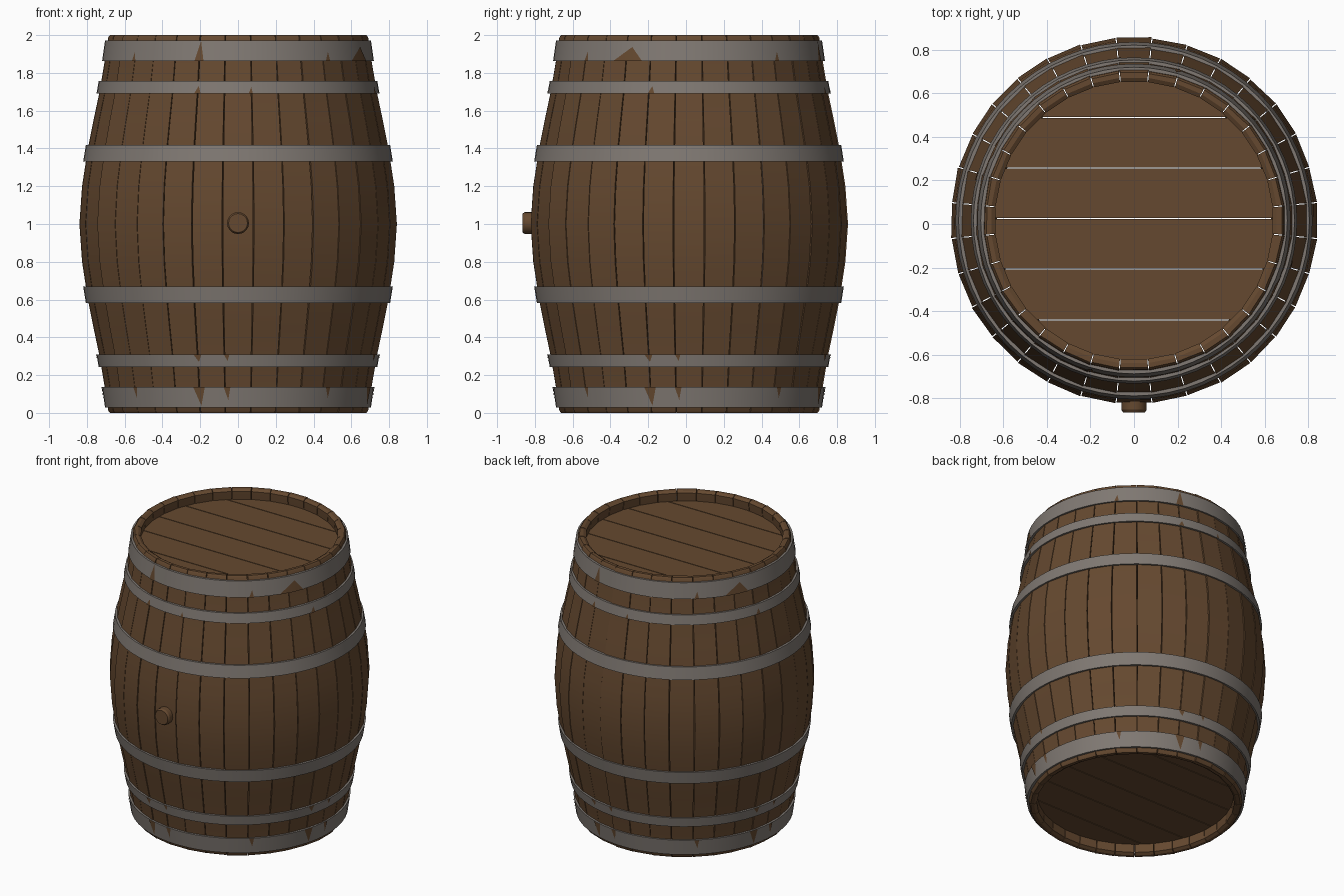
import bpy, bmesh, math, random
from math import sin, cos, pi, sqrt

random.seed(4)
if "Cube" in bpy.data.objects:
    bpy.data.objects.remove(bpy.data.objects["Cube"])

CY = 0.016          # barrel axis sits slightly back to balance the bung
STAVES = 32
STEP = 2 * pi / STAVES
HALF = [(0, .688), (.14, .708), (.3, .735), (.45, .767), (.6, .797), (.8, .828), (1, .842)]
PROFILE = HALF + [(2 - z, r) for z, r in reversed(HALF[:-1])]


def material(name, rgb):
    m = bpy.data.materials.new(name)
    m.use_nodes = True
    m.diffuse_color = (*rgb, 1)
    m.node_tree.nodes["Principled BSDF"].inputs["Base Color"].default_value = (*rgb, 1)
    return m


WOOD = material("brown wood", (.130, .066, .029))
METAL = material("grey iron", (.215, .190, .170))


def radius(z):
    for (z0, r0), (z1, r1) in zip(PROFILE, PROFILE[1:]):
        if z <= z1:
            return r0 + (r1 - r0) * (z - z0) / (z1 - z0)
    return PROFILE[-1][1]


def polar(r, a, z):
    """Point at angle a, measured from the front towards +x."""
    return (r * sin(a), CY - r * cos(a), z)


def finish(bm, name, mat, angle=30):
    bmesh.ops.recalc_face_normals(bm, faces=bm.faces)
    mesh = bpy.data.meshes.new(name)
    bm.to_mesh(mesh)
    bm.free()
    ob = bpy.data.objects.new(name, mesh)
    bpy.context.collection.objects.link(ob)
    mesh.materials.append(mat)
    bpy.ops.object.select_all(action='DESELECT')
    bpy.context.view_layer.objects.active = ob
    ob.select_set(True)
    bpy.ops.object.shade_smooth_by_angle(angle=math.radians(angle))
    return ob


def bridge(bm, rings, closed=False):
    """Skin a row of equal vertex loops."""
    pairs = list(zip(rings, rings[1:]))
    if closed:
        pairs.append((rings[-1], rings[0]))
    for a, b in pairs:
        for i in range(len(a)):
            j = (i + 1) % len(a)
            bm.faces.new((a[i], a[j], b[j], b[i]))


# Staves: bent boards with narrow gaps and rounded inner ends
bm = bmesh.new()
for k in range(STAVES):
    mid = k * STEP
    w = STEP / 2 - .003
    lean = [random.uniform(-.003, .004) for _ in range(2)]
    rows = []
    for n, (z, r) in enumerate([(0, .680), (.012, .689)] + PROFILE[1:-1] + [(1.988, .689), (2, .680)]):
        t = .022 if z in (0, 2) else (.05 if z in (.012, 1.988) else .06)
        if z in (.14, 1.86):
            t = .075
        corners = [(r + lean[0], mid - w), (r + lean[1], mid + w), (r - t, mid + w), (r - t, mid - w)]
        rows.append([bm.verts.new(polar(cr, a, z)) for cr, a in corners])
    bridge(bm, rows)
    bm.faces.new(rows[0])
    bm.faces.new(rows[-1])
finish(bm, "staves", WOOD)

# Iron hoops, mirrored about the middle
BANDS = {"end": (1.862, 1.972), "quarter": (1.69, 1.757), "belly": (1.33, 1.417)}


def hoop_radius(z):
    return radius(z) + .012


for label, (lo, hi) in BANDS.items():
    for side in ("upper", "lower"):
        z0, z1 = (lo, hi) if side == "upper" else (2 - lo, 2 - hi)
        bm = bmesh.new()
        rings = []
        for s in range(64):
            a = 2 * pi * s / 64
            rings.append([bm.verts.new(polar(hoop_radius(z) - d, a, z))
                          for z, d in ((z0, 0), (z1, 0), (z1, .02), (z0, .02))])
        bridge(bm, rings, closed=True)
        finish(bm, f"{side}_{label}_hoop", METAL)

# Wooden splinters showing over the hoops: (angle, half width, height)
UPPER = {"end": [(-.87, .02, .05), (-.29, .035, .108), (.72, .022, .05), (1.1, .12, .075)],
         "quarter": [(-.29, .025, .04), (.09, .015, .035), (1.3, .025, .04)]}
LOWER = {"end": [(-.29, .045, .1), (-.08, .025, .07), (.72, .022, .06)],
         "quarter": [(-.29, .03, .04), (-.08, .02, .035)]}


def splinters(name, table, repeats, flip):
    bm = bmesh.new()
    for label, marks in table.items():
        base = BANDS[label][0]
        for turn in range(repeats):
            for a, w, h in marks:
                a += turn * 2 * pi / repeats
                pts = [(a - w, base), (a, base), (a + w, base), (a + w * .3, base + h)]
                vs = [bm.verts.new(polar(hoop_radius(z) + .004, b, 2 - z if flip else z))
                      for b, z in pts]
                order = (0, 1, 3), (1, 2, 3)
                for f in order:
                    bm.faces.new([vs[i] for i in (reversed(f) if flip else f)])
    mesh_normals_out = bm
    finish(mesh_normals_out, name, WOOD)


splinters("upper_splinters", UPPER, 2, False)
splinters("lower_splinters", LOWER, 4, True)

# Heads: six planks cut to a disc, recessed at both ends
R, PITCH, GAP = .645, .2325, .0025
for name, z in (("top_head", 1.91), ("bottom_head", .07)):
    bm = bmesh.new()
    for p in range(-3, 3):
        y0 = max(p * PITCH + .009 + GAP, -R)
        y1 = min((p + 1) * PITCH + .009 - GAP, R)
        ys = [y0 + (y1 - y0) * i / 10 for i in range(11)]
        edge = [(sqrt(max(R * R - y * y, 1e-6)), y) for y in ys]
        outline = edge + [(-x, y) for x, y in reversed(edge)]
        rings = [[bm.verts.new((x, y + CY, h)) for x, y in outline] for h in (z, z + .02)]
        bridge(bm, rings)
        bm.faces.new(rings[0])
        bm.faces.new(rings[1])
    finish(bm, name, WOOD)

# Bung: short chamfered plug on the front
bm = bmesh.new()
rings = []
for y, r in ((-.78, .058), (-.853, .058), (-.865, .050)):
    rings.append([bm.verts.new((r * cos(2 * pi * i / 20), y, 1.005 + r * sin(2 * pi * i / 20)))
                  for i in range(20)])
bridge(bm, rings)
bm.faces.new(rings[0])
bm.faces.new(rings[-1])
finish(bm, "bung", WOOD)
